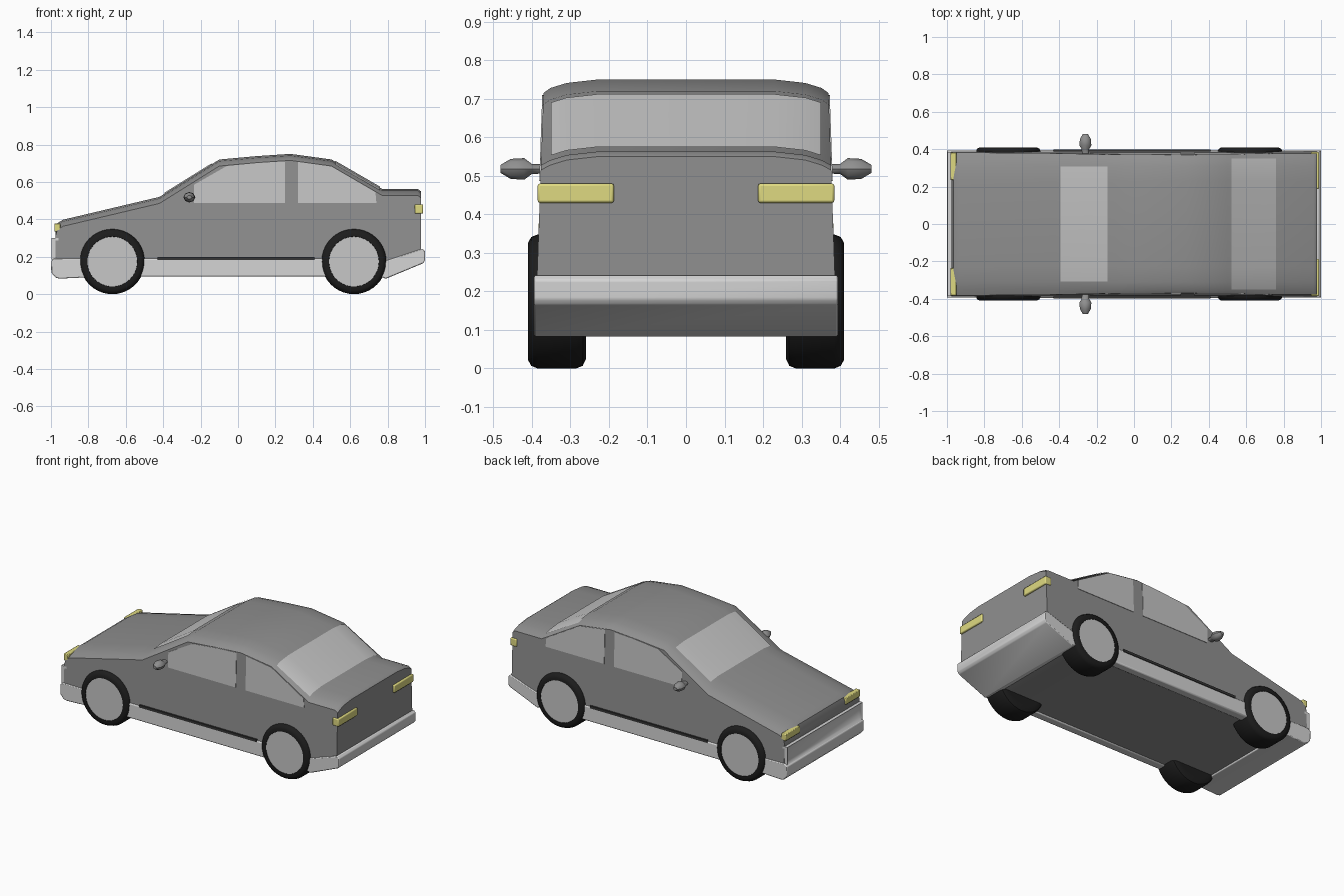
import bpy, bmesh, math

if "Cube" in bpy.data.objects:
    bpy.data.objects.remove(bpy.data.objects["Cube"])


def material(name, r, g, b):
    m = bpy.data.materials.new(name)
    m.diffuse_color = (r, g, b, 1)
    m.use_nodes = True
    m.node_tree.nodes["Principled BSDF"].inputs["Base Color"].default_value = m.diffuse_color
    return m


BODY = material("body grey", 0.28, 0.28, 0.28)
GLASS = material("window grey", 0.56, 0.56, 0.56)
TRIM = material("bumper light grey", 0.66, 0.66, 0.66)
HUB = material("hub grey", 0.57, 0.57, 0.57)
TYRE = material("tyre black", 0.012, 0.012, 0.012)
STRIP = material("strip dark grey", 0.035, 0.035, 0.035)
LAMP = material("lamp yellow", 0.74, 0.70, 0.22)


def finish(name, bm, mat, bevel=0, angle=40):
    bmesh.ops.recalc_face_normals(bm, faces=bm.faces)
    me = bpy.data.meshes.new(name)
    bm.to_mesh(me)
    bm.free()
    ob = bpy.data.objects.new(name, me)
    bpy.context.collection.objects.link(ob)
    me.materials.append(mat)
    if bevel:
        mod = ob.modifiers.new("bevel", "BEVEL")
        mod.width, mod.segments = bevel, 2
    for o in bpy.context.selected_objects:
        o.select_set(False)
    ob.select_set(True)
    bpy.context.view_layer.objects.active = ob
    bpy.ops.object.shade_smooth_by_angle(angle=math.radians(angle))
    return ob


def loft(name, rings, mat, caps=True, bevel=0):
    """Skin closed rings of points, in order."""
    bm = bmesh.new()
    vs = [[bm.verts.new(p) for p in ring] for ring in rings]
    n = len(vs[0])
    for a, b in zip(vs, vs[1:]):
        for i in range(n):
            j = (i + 1) % n
            bm.faces.new((a[i], a[j], b[j], b[i]))
    if caps:
        bm.faces.new(vs[0])
        bm.faces.new(vs[-1])
    return finish(name, bm, mat, bevel)


def prism(name, profile, y0, y1, mat, bevel=0):
    return loft(name, [[(x, y, z) for x, z in profile] for y in (y0, y1)], mat, bevel=bevel)


def box(name, x, y, z, mat, bevel=0):
    prof = [(x[0], z[0]), (x[1], z[0]), (x[1], z[1]), (x[0], z[1])]
    return prism(name, prof, y[0], y[1], mat, bevel)


def lathe(name, rings, cx, cz, s, n, mat, caps=True):
    """Rings of (y, x radius, z radius) around an axis along y."""
    pts = [[(cx + rx * math.cos(2 * math.pi * i / n), s * y, cz + rz * math.sin(2 * math.pi * i / n))
            for i in range(n)] for y, rx, rz in rings]
    return loft(name, pts, mat, caps)


def wall(z):
    return 0.395 - 0.035 * z


# Body: cross-sections following the roof line (x, top, bottom)
stations = [(-0.975, 0.35, 0.10), (-0.965, 0.38, 0.10), (-0.935, 0.398, 0.10), (-0.42, 0.52, 0.10),
            (-0.10, 0.72, 0.10), (0.10, 0.738, 0.10), (0.28, 0.75, 0.10), (0.50, 0.72, 0.10),
            (0.77, 0.563, 0.10), (0.96, 0.563, 0.19), (0.978, 0.55, 0.20)]


def section(x, top, bottom):
    half = [(wall(bottom), bottom), (wall(0.26), 0.26), (wall(top - 0.035), top - 0.035),
            (0.352, top - 0.022), (0.31, top - 0.009), (0.23, top)]
    return [(x, y, z) for y, z in half] + [(x, -y, z) for y, z in reversed(half)]


loft("car_body", [section(*s) for s in stations], BODY)


# Front and rear glass: thin plates following the roof curve
def screen(name, lo, hi, ys, drops, lift):
    rows = []
    for x, z in (lo, hi):
        row = [(x, y, z - d) for y, d in zip(ys, drops)]
        row = [(x, -y, z) for x, y, z in reversed(row)] + row
        rows.append(row)
    bm = bmesh.new()
    a, b = [[bm.verts.new((x + lift[0], y, z + lift[1])) for x, y, z in r] for r in rows]
    for i in range(len(a) - 1):
        bm.faces.new((a[i], a[i + 1], b[i + 1], b[i]))
    ob = finish(name, bm, GLASS)
    if ob.data.polygons[0].normal.z < 0:
        ob.data.flip_normals()


screen("windscreen", (-0.39, 0.539), (-0.14, 0.695), (0.23, 0.308), (0, 0.009), (-0.002, 0.004))
screen("rear_window", (0.52, 0.708), (0.757, 0.571), (0.23, 0.31, 0.35), (0, 0.009, 0.0215), (0.002, 0.004))

front_glass = [(-0.235, 0.487), (0.25, 0.487), (0.25, 0.71), (0.12, 0.703), (-0.06, 0.685), (-0.235, 0.585)]
rear_glass = [(0.32, 0.487), (0.74, 0.487), (0.735, 0.545), (0.50, 0.682), (0.32, 0.708)]
dark_strip = [(-0.43, 0.183), (0.41, 0.183), (0.41, 0.199), (-0.43, 0.199)]

for s, side in ((-1, "right"), (1, "left")):
    # Side windows lie on the sloping wall
    for nm, prof in (("front", front_glass), ("back", rear_glass)):
        loft(f"{nm}_side_window_{side}",
             [[(x, s * (wall(z) + d), z) for x, z in prof] for d in (-0.003, 0.003)], GLASS)
    # Sill and dark strip
    box(f"sill_{side}", (-0.53, 0.49), sorted((s * 0.34, s * 0.395)), (0.093, 0.19), TRIM, 0.008)
    prism(f"sill_strip_{side}", dark_strip, s * 0.37, s * 0.399, STRIP)
    # Wing mirror
    lathe(f"mirror_{side}", [(0.365, 0.018, 0.012), (0.40, 0.02, 0.013), (0.42, 0.032, 0.028),
                             (0.455, 0.029, 0.026), (0.482, 0.013, 0.01)], -0.26, 0.518, s, 8, BODY)
    # Lamps
    box(f"headlight_{side}", (-0.982, -0.95), sorted((s * 0.235, s * 0.383)), (0.335, 0.378), LAMP, 0.004)
    box(f"tail_light_{side}", (0.945, 0.99), sorted((s * 0.187, s * 0.385)), (0.43, 0.48), LAMP, 0.006)
    # Wheels
    for cx, end in ((-0.672, "front"), (0.62, "rear")):
        prof = [(0.26, 0.13), (0.26, 0.15), (0.268, 0.167), (0.285, 0.174), (0.385, 0.174),
                (0.402, 0.167), (0.41, 0.152), (0.41, 0.134), (0.40, 0.13)]
        lathe(f"{end}_tyre_{side}", [(y, r, r) for y, r in prof], cx, 0.174, s, 40, TYRE)
        lathe(f"{end}_hub_{side}", [(0.39, 0.135, 0.135), (0.408, 0.135, 0.135)], cx, 0.174, s, 40, HUB)

# Bumpers
prism("front_bumper", [(-0.80, 0.09), (-0.955, 0.083), (-0.975, 0.088), (-0.998, 0.115), (-1.0, 0.178),
                       (-0.98, 0.192), (-0.80, 0.19)], -0.394, 0.394, TRIM, 0.005)
prism("rear_bumper", [(0.75, 0.10), (0.79, 0.082), (0.99, 0.165), (1.0, 0.18), (1.0, 0.23), (0.985, 0.243),
                      (0.75, 0.165)], -0.394, 0.394, TRIM, 0.005)

# Nose frame with recessed centre
bm = bmesh.new()
bmesh.ops.create_cube(bm, size=1)
for v in bm.verts:
    v.co.x = -0.978 + v.co.x * 0.036
    v.co.y *= 0.77
    v.co.z = 0.242 + v.co.z * 0.115
bm.normal_update()
face = [f for f in bm.faces if f.normal.x < -0.9]
bmesh.ops.inset_region(bm, faces=face, thickness=0.024)
for v in face[0].verts:
    v.co.x += 0.014
finish("nose_frame", bm, TRIM)
